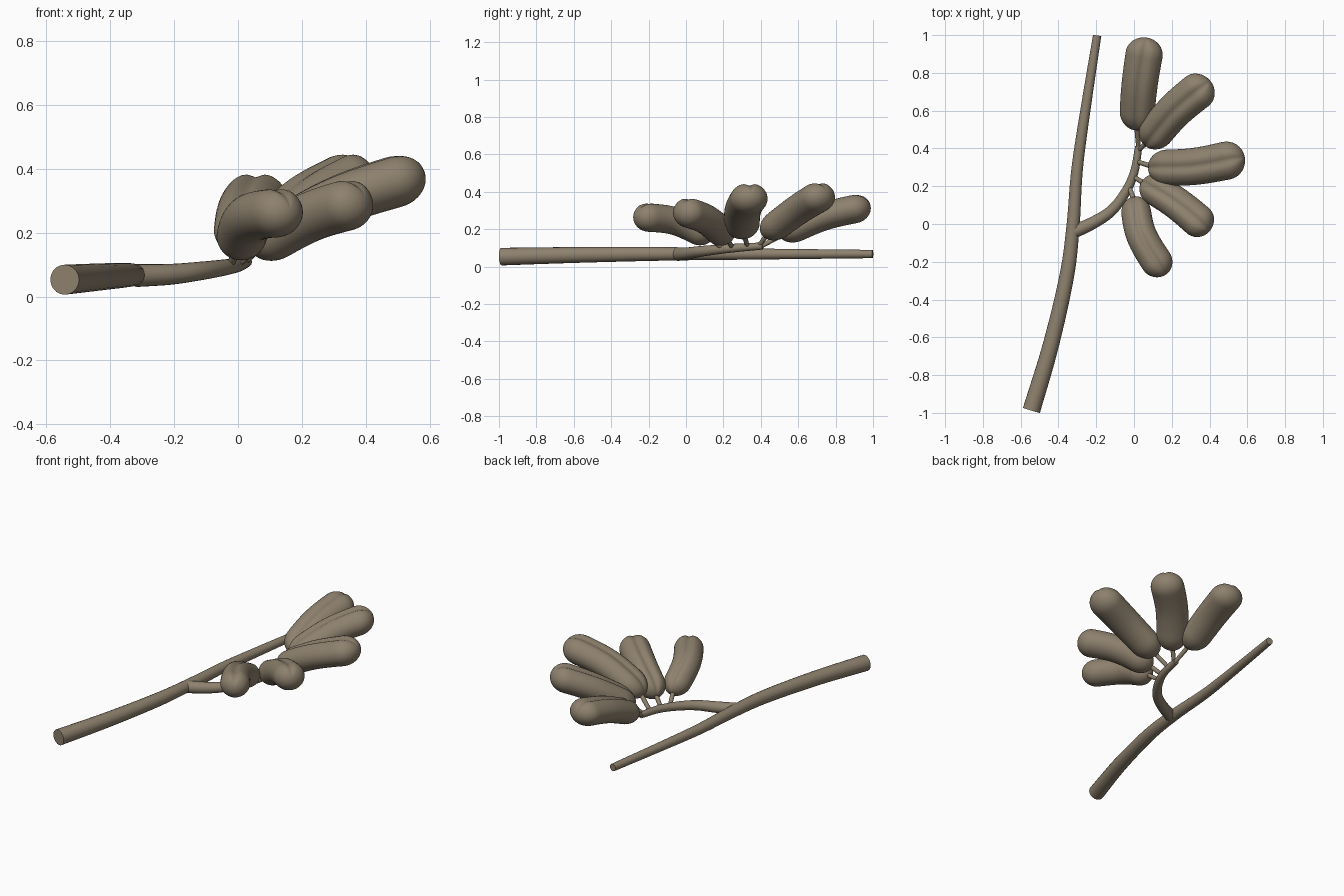
import bpy, bmesh, math
from mathutils import Vector

if "Cube" in bpy.data.objects:
    bpy.data.objects.remove(bpy.data.objects["Cube"])

bark = bpy.data.materials.new("bark")
bark.diffuse_color = (0.27, 0.22, 0.155, 1)
bark.use_nodes = True
bark.node_tree.nodes["Principled BSDF"].inputs["Base Color"].default_value = bark.diffuse_color


def spline(pts, t):
    """Catmull-Rom point on a path, t from 0 to 1; any tuple length."""
    p = [Vector(q) for q in pts]
    p = [2 * p[0] - p[1]] + p + [2 * p[-1] - p[-2]]
    n = len(pts) - 1
    i = min(int(t * n), n - 1)
    u = t * n - i
    a, b, c, d = p[i:i + 4]
    return 0.5 * (2 * b + (c - a) * u + (2 * a - 5 * b + 4 * c - d) * u**2
                  + (3 * b - a - 3 * c + d) * u**3)


def sweep(name, pts, section, ts, sides):
    """Skin rings along a path; section(t, angle) gives side and up offsets."""
    bm = bmesh.new()
    rings = []
    for t in ts:
        c = spline(pts, t)
        d = (spline(pts, min(1, t + .01)) - spline(pts, max(0, t - .01))).normalized()
        side = d.cross(Vector((0, 0, 1))).normalized()
        up = side.cross(d)
        ring = []
        for k in range(sides):
            s, h = section(t, 2 * math.pi * k / sides)
            ring.append(bm.verts.new(c + side * s + up * h))
        rings.append(ring)
    for r0, r1 in zip(rings, rings[1:]):
        for k in range(sides):
            j = (k + 1) % sides
            bm.faces.new((r0[k], r0[j], r1[j], r1[k]))
    bm.faces.new(rings[0][::-1])
    bm.faces.new(rings[-1])
    bmesh.ops.recalc_face_normals(bm, faces=bm.faces)
    me = bpy.data.meshes.new(name)
    bm.to_mesh(me)
    bm.free()
    me.materials.append(bark)
    ob = bpy.data.objects.new(name, me)
    bpy.context.collection.objects.link(ob)
    bpy.context.view_layer.objects.active = ob
    ob.select_set(True)
    bpy.ops.object.shade_smooth_by_angle(angle=math.radians(50))
    ob.select_set(False)


def tube(name, pts, r0, r1, steps=24, sides=20):
    def section(t, a):
        r = r0 + (r1 - r0) * t
        return r * math.cos(a), r * math.sin(a)
    sweep(name, pts, section, [i / steps for i in range(steps + 1)], sides)


def pod(name, pts, width, thick):
    """Capsule-like fruit with a crease along its upper side."""
    cap0, cap1 = 0.2, 0.18

    def section(t, a):
        e = 1.0
        if t < cap0:
            e = math.sqrt(max(0, 1 - (1 - t / cap0) ** 2))
        elif t > 1 - cap1:
            e = math.sqrt(max(0, 1 - (1 - (1 - t) / cap1) ** 2))
        e = max(e, 0.01) * (0.91 + 0.09 * t)
        dip = 1 - 0.2 * math.exp(-((a - math.pi / 2) / 0.24) ** 2)
        return (e * dip * width / 2 * math.cos(a), e * dip * thick / 2 * math.sin(a))
    # rings bunch up at the rounded ends
    ts = [(1 - math.cos(math.pi * i / 40)) / 2 for i in range(41)]
    sweep(name, pts, section, ts, 40)


# main branch and fruiting spur
tube("main_branch", [(-.543, -.987, .053), (-.44, -.64, .061), (-.355, -.27, .067),
                     (-.322, 0, .068), (-.30, .3, .067), (-.25, .65, .067),
                     (-.195, .998, .067)], .047, .022, 40)
spur = [(-.32, -.042, .066), (-.21, .01, .07), (-.12, .07, .08),
        (-.05, .16, .09), (0, .27, .1), (.025, .41, .11)]
tube("side_branch", spur, .036, .019, 30)

# pods: base, middle, tip, width, thickness, stem position along spur
pods = [
    ((.01, .50, .165), (.03, .74, .27), (.068, .985, .328), .20, .16, .99),
    ((.062, .42, .17), (.215, .60, .305), (.40, .755, .40), .20, .165, .97),
    ((.08, .298, .18), (.32, .305, .305), (.583, .355, .39), .205, .17, .89),
    ((.045, .222, .15), (.225, .11, .25), (.40, -.035, .305), .18, .165, .77),
    ((0, .14, .15), (.04, -.06, .245), (.165, -.27, .27), .17, .16, .68),
]
for i, (b, m, e, w, h, s) in enumerate(pods, 1):
    pod(f"pod_{i}", [b, m, e], w, h)
    root = spline(spur, s)
    inside = Vector(b).lerp(Vector(m), .15)
    tube(f"pod_stem_{i}", [root, inside], .012, .014, 2, 12)
